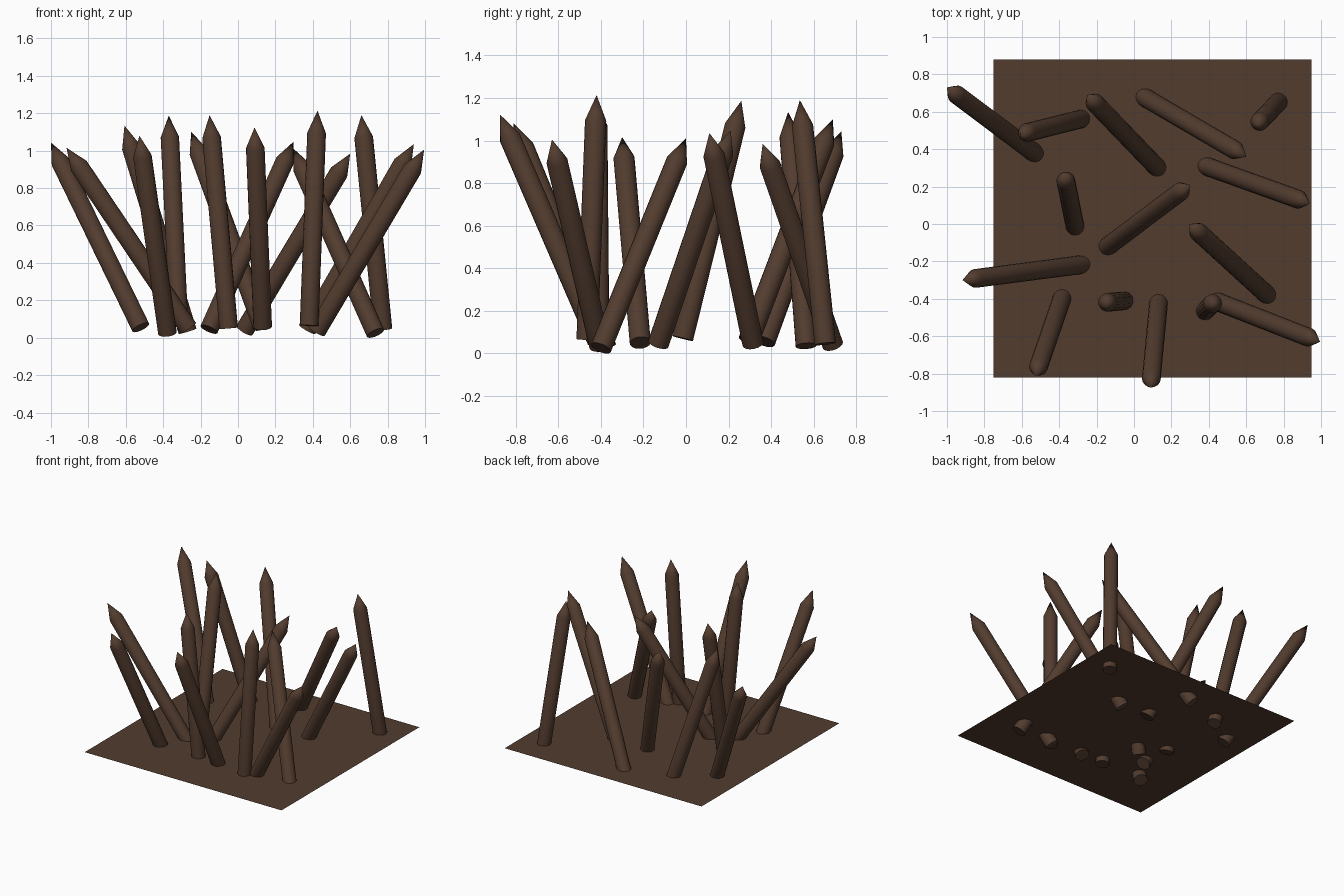
import bpy, bmesh, math
from mathutils import Vector

if "Cube" in bpy.data.objects:
    bpy.data.objects.remove(bpy.data.objects["Cube"])

RADIUS, TIP_LENGTH, SIDES = 0.05, 0.12, 16

wood = bpy.data.materials.new("dark_wood")
wood.diffuse_color = (0.085, 0.045, 0.028, 1)
wood.use_nodes = True
wood.node_tree.nodes["Principled BSDF"].inputs["Base Color"].default_value = wood.diffuse_color


def add_object(name, bm):
    mesh = bpy.data.meshes.new(name)
    bm.to_mesh(mesh)
    bm.free()
    mesh.materials.append(wood)
    obj = bpy.data.objects.new(name, mesh)
    bpy.context.collection.objects.link(obj)
    return obj


def add_stake(name, base, tip):
    """Round stake with a sharpened end, running from base to tip."""
    base, axis = Vector(base), Vector(tip) - Vector(base)
    length = axis.length
    bm = bmesh.new()
    bottom, shoulder = [
        [bm.verts.new((RADIUS * math.cos(2 * math.pi * i / SIDES),
                       RADIUS * math.sin(2 * math.pi * i / SIDES), z))
         for i in range(SIDES)]
        for z in (0, length - TIP_LENGTH)]
    point = bm.verts.new((0, 0, length))
    bm.faces.new(bottom[::-1])
    for i in range(SIDES):
        j = (i + 1) % SIDES
        bm.faces.new((bottom[i], bottom[j], shoulder[j], shoulder[i]))
        bm.faces.new((shoulder[i], shoulder[j], point))
    obj = add_object(name, bm)
    obj.rotation_mode = 'QUATERNION'
    obj.rotation_quaternion = axis.to_track_quat('Z', 'Y')
    obj.location = base
    return obj


# Thin ground sheet the stakes are driven through
bm = bmesh.new()
bm.faces.new([bm.verts.new((x, y, 0.095)) for x, y in
              ((-0.75, -0.82), (0.95, -0.82), (0.95, 0.88), (-0.75, 0.88))])
add_object("ground_sheet", bm)

# Leaning stakes: base centre, tip
stakes = [
    ((-0.52, 0.37, 0.055), (-1.00, 0.73, 1.043)),
    ((-0.265, -0.215, 0.05), (-0.917, -0.30, 1.016)),
    ((-0.27, 0.565, 0.035), (-0.607, 0.48, 1.134)),
    ((-0.377, -0.375, 0.025), (-0.527, -0.81, 1.08)),
    ((-0.315, -0.015, 0.07), (-0.37, 0.26, 1.187)),
    ((0.13, 0.295, 0.06), (-0.25, 0.69, 1.10)),
    ((-0.05, -0.41, 0.05), (-0.152, -0.42, 1.19)),
    ((0.132, -0.415, 0.06), (0.088, -0.875, 1.123)),
    ((-0.155, -0.13, 0.045), (0.297, 0.21, 1.048)),
    ((0.735, -0.40, 0.025), (0.297, 0.00, 1.01)),
    ((0.38, -0.465, 0.065), (0.425, -0.42, 1.214)),
    ((0.035, 0.69, 0.04), (0.60, 0.36, 0.984)),
    ((0.775, 0.655, 0.045), (0.66, 0.535, 1.19)),
    ((0.37, 0.315, 0.045), (0.94, 0.11, 1.035)),
    ((0.42, -0.405, 0.035), (0.995, -0.63, 1.005)),
]
objs = [add_stake(f"stake_{n}", b, t) for n, (b, t) in enumerate(stakes, 1)]

# Round bodies shade smooth, with a crisp shoulder and base
bpy.ops.object.select_all(action='DESELECT')
for obj in objs:
    obj.select_set(True)
bpy.context.view_layer.objects.active = objs[0]
bpy.ops.object.shade_smooth_by_angle(angle=math.radians(24))
